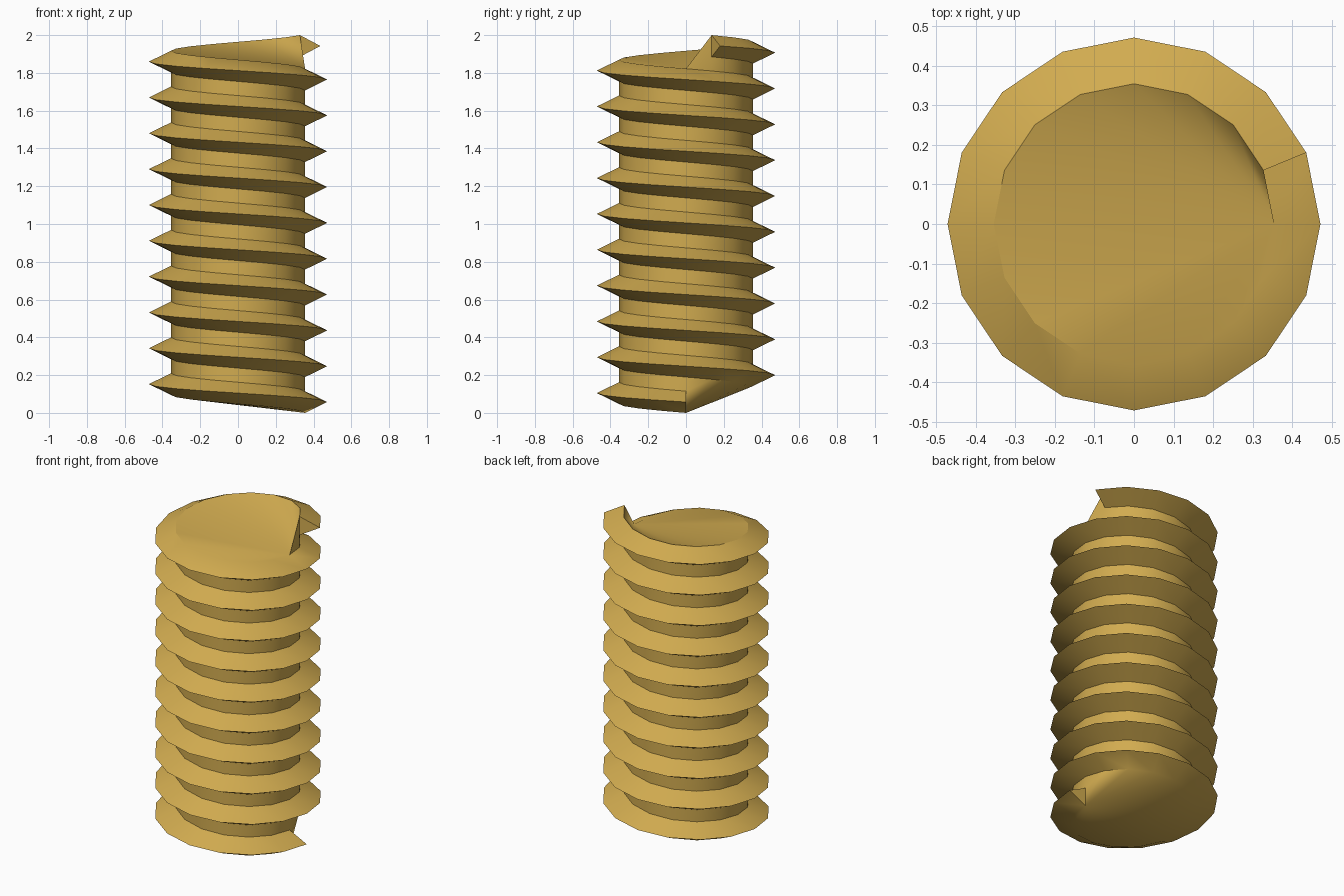
import bpy, bmesh, math

cube = bpy.data.objects.get("Cube")
if cube:
    bpy.data.objects.remove(cube, do_unlink=True)

# Thread dimensions
SIDES = 16            # steps per turn
STEPS = 159           # total steps along the helix
PITCH = 0.1897
CORE, CREST = 0.355, 0.472
RIDGE = 2.0 - PITCH * STEPS / SIDES   # height of the ridge at its root
PROFILE = [(CORE, 0.0), (CREST, RIDGE / 2), (CORE, RIDGE)]

# Brass material
brass = bpy.data.materials.new("brass")
brass.use_nodes = True
color = (0.64, 0.41, 0.08, 1.0)
brass.diffuse_color = color
brass.node_tree.nodes["Principled BSDF"].inputs["Base Color"].default_value = color

bm = bmesh.new()

# Sweep the ridge profile up a helix, clockwise seen from above
rings = []
for i in range(STEPS + 1):
    a = -2 * math.pi * i / SIDES
    rings.append([bm.verts.new((r * math.cos(a), r * math.sin(a), z + PITCH * i / SIDES))
                  for r, z in PROFILE])
low = [r[0] for r in rings]
top = [r[2] for r in rings]

# Ridge flanks
for a, b in zip(rings, rings[1:]):
    for k in range(2):
        bm.faces.new((a[k], b[k], b[k + 1], a[k + 1]))

# Core wall between neighbouring turns
for i in range(STEPS - SIDES):
    bm.faces.new((top[i], top[i + 1], low[i + SIDES + 1], low[i + SIDES]))

# Triangular ends of the ridge
bm.faces.new(rings[0])
bm.faces.new(rings[-1])

# Spiral end caps, fanned from one corner
t = STEPS - SIDES + 1
for i in range(1, SIDES - 1):
    bm.faces.new((low[0], low[i], low[i + 1]))
    bm.faces.new((top[t], top[t + i], top[t + i + 1]))

# Core wall closing the step at each end
bm.faces.new((low[0], top[0], low[SIDES - 1]))
bm.faces.new((top[0], low[SIDES], low[SIDES - 1]))
bm.faces.new((top[t - 1], top[t], low[STEPS]))
bm.faces.new((top[t], top[STEPS], low[STEPS]))

bmesh.ops.recalc_face_normals(bm, faces=bm.faces[:])
mesh = bpy.data.meshes.new("threaded_rod")
bm.to_mesh(mesh)
bm.free()
mesh.materials.append(brass)

rod = bpy.data.objects.new("threaded_rod", mesh)
bpy.context.collection.objects.link(rod)
bpy.ops.object.select_all(action='DESELECT')
rod.select_set(True)
bpy.context.view_layer.objects.active = rod
bpy.ops.object.shade_smooth_by_angle(angle=math.radians(30))
